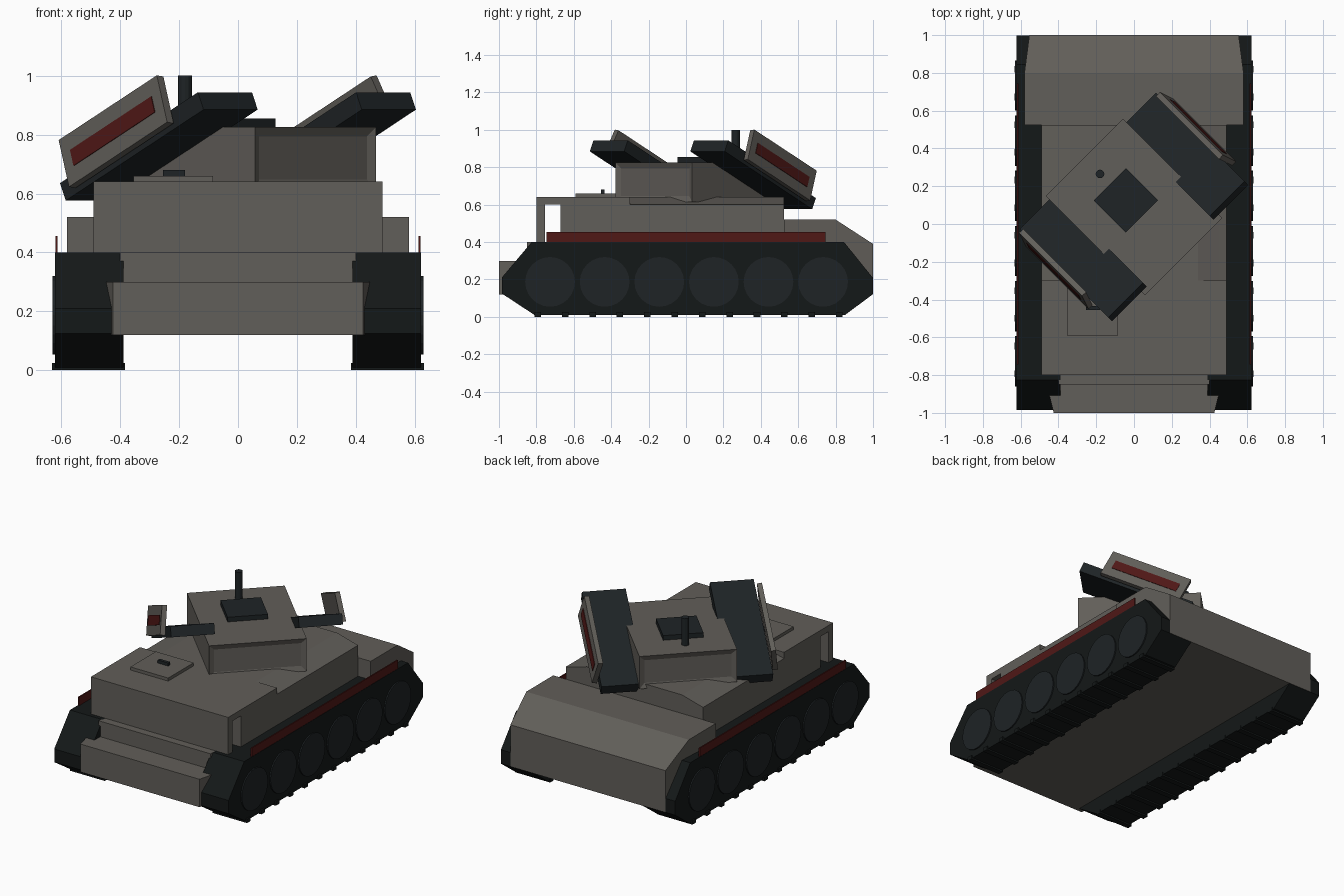
import bpy, bmesh
from math import radians
from mathutils import Matrix, Vector

if "Cube" in bpy.data.objects:
    bpy.data.objects.remove(bpy.data.objects["Cube"])


def material(name, rgb):
    m = bpy.data.materials.new(name)
    m.diffuse_color = (*rgb, 1)
    m.use_nodes = True
    m.node_tree.nodes["Principled BSDF"].inputs["Base Color"].default_value = m.diffuse_color
    return m


GREY = material("hull_grey", (0.12, 0.112, 0.1))
DARK = material("dark_metal", (0.013, 0.017, 0.019))
BLACK = material("track_black", (0.007, 0.009, 0.009))
RED = material("dark_red", (0.08, 0.009, 0.008))


def finish(name, bm, mat):
    bmesh.ops.recalc_face_normals(bm, faces=bm.faces)
    me = bpy.data.meshes.new(name)
    bm.to_mesh(me)
    bm.free()
    me.materials.append(mat)
    ob = bpy.data.objects.new(name, me)
    bpy.context.collection.objects.link(ob)
    return ob


def prism(name, pts, lo, hi, axis, mat):
    """Extrude a profile along axis: x takes (y,z), y takes (x,z), z takes (x,y)."""
    bm = bmesh.new()
    vs = []
    for p in pts:
        c = list(p)
        c.insert("xyz".index(axis), lo)
        vs.append(bm.verts.new(c))
    f = bm.faces.new(vs)
    ext = bmesh.ops.extrude_face_region(bm, geom=[f])["geom"]
    d = Vector([hi - lo if a == axis else 0 for a in "xyz"])
    bmesh.ops.translate(bm, vec=d, verts=[v for v in ext if isinstance(v, bmesh.types.BMVert)])
    return finish(name, bm, mat)


def box(name, size, matrix, mat):
    bm = bmesh.new()
    bmesh.ops.create_cube(bm, size=1, matrix=matrix @ Matrix.Diagonal((*size, 1)))
    return finish(name, bm, mat)


def block(name, x, y, z, mat):
    c = [(a + b) / 2 for a, b in (x, y, z)]
    return box(name, [b - a for a, b in (x, y, z)], Matrix.Translation(c), mat)


def cylinder(name, r, depth, matrix, mat, n=20):
    bm = bmesh.new()
    bmesh.ops.create_cone(bm, cap_ends=True, segments=n, radius1=r, radius2=r,
                          depth=depth, matrix=matrix)
    return finish(name, bm, mat)


# Lower hull and tapered nose
block("lower_hull", (-0.4, 0.4), (-0.85, 0.6), (0.12, 0.4), GREY)
prism("nose", [(-0.425, -1), (0.425, -1), (0.475, -0.8), (-0.475, -0.8)], 0.12, 0.3, "z", GREY)

# Upper hull with open slot behind the front plate
prism("front_hull", [(-0.8, 0.3), (-0.8, 0.64), (-0.3, 0.64), (-0.3, 0.3), (-0.67, 0.3),
                     (-0.67, 0.6), (-0.755, 0.6), (-0.755, 0.3)], -0.49, 0.49, "x", GREY)
# Middle hull with sunken shoulders
prism("middle_hull", [(-0.49, 0.3), (-0.49, 0.6), (-0.45, 0.61), (-0.34, 0.64),
                      (0.34, 0.64), (0.45, 0.61), (0.49, 0.6), (0.49, 0.3)],
      -0.3, 0.525, "y", GREY)

# Sloped rear body, narrowing at the back
rear = prism("rear_hull", [(0.525, 0.12), (0.525, 0.52), (0.8, 0.52), (1, 0.39), (1, 0.12)],
             -0.58, 0.58, "x", GREY)
for v in rear.data.vertices:
    if v.co.y > 0.9:
        v.co.x *= 0.955

# Driver hatch
block("driver_hatch", (-0.355, -0.085), (-0.59, -0.33), (0.63, 0.66), GREY)
block("hatch_handle", (-0.255, -0.18), (-0.455, -0.435), (0.655, 0.68), DARK)

# Tracks, wheels, tread pads and red side strips
track = [(-0.985, 0.125), (-0.81, 0.01), (0.85, 0.01), (0.998, 0.12),
         (0.998, 0.21), (0.845, 0.4), (-0.825, 0.4), (-0.985, 0.21)]
for s, side in ((1, "right"), (-1, "left")):
    prism(side + "_track", track, s * 0.388, s * 0.622, "x", BLACK)
    block(side + "_red_strip", sorted((s * 0.612, s * 0.62)), (-0.745, 0.745), (0.39, 0.455), RED)
    for i in range(6):
        m = Matrix.Translation((s * 0.61, -0.727 + i * 0.292, 0.187)) @ Matrix.Rotation(radians(90), 4, "Y")
        cylinder(f"{side}_wheel_{i}", 0.133, 0.04, m, DARK, 24)
    for i in range(12):
        y = -0.81 + i * 0.1465
        block(f"{side}_tread_pad_{i}", sorted((s * 0.384, s * 0.632)),
              (y, y + 0.035), (0, 0.025), BLACK)

# Turret turned 45 degrees: local x is its front, local y its side
T = Matrix.Translation((0, 0.09, 0)) @ Matrix.Rotation(radians(-45), 4, "Z")
bm = bmesh.new()
bmesh.ops.create_cube(bm, size=1, matrix=Matrix.Translation((0, 0, 0.72)) @ Matrix.Diagonal((0.744, 0.58, 0.21, 1)))
bm.normal_update()
ends = [f for f in bm.faces if abs(f.normal.x) > 0.9]
bmesh.ops.inset_individual(bm, faces=ends, thickness=0.045, depth=-0.012)
bm.transform(T)
finish("turret", bm, GREY)
box("roof_hatch", (0.24, 0.24, 0.05), Matrix.Translation((-0.043, 0.125, 0.83))
    @ Matrix.Rotation(radians(-45), 4, "Z"), DARK)
cylinder("antenna", 0.023, 0.2, Matrix.Translation((-0.18, 0.265, 0.9)), DARK, 12)

# Tilted side slabs carrying leaning plates with red bars
for s, side in ((1, "right"), (-1, "left")):
    tilt = Matrix.Rotation(radians(-25), 4, "Y")
    box(side + "_slab", (0.73, 0.26, 0.065), T @ Matrix.Translation((0, s * 0.38, 0.76)) @ tilt, DARK)
    P = (T @ Matrix.Translation((-0.06, s * 0.525, 0.81)) @ tilt
         @ Matrix.Rotation(radians(s * 8), 4, "X"))
    box(side + "_plate", (0.52, 0.03, 0.177), P, GREY)
    box(side + "_red_bar", (0.43, 0.008, 0.06), P @ Matrix.Translation((0, s * 0.014, 0)), RED)
